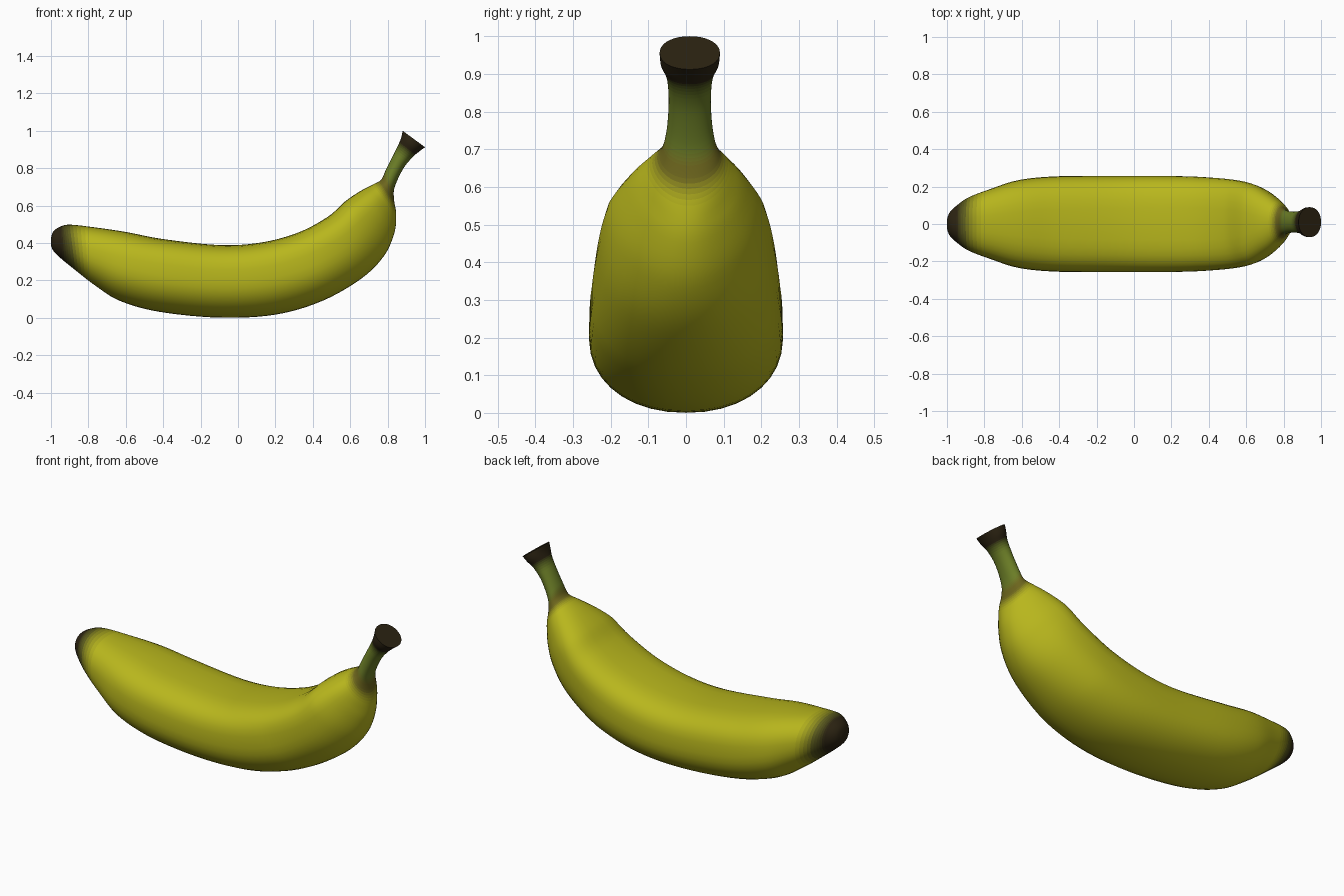
import bpy, bmesh, math
from mathutils import Vector

if "Cube" in bpy.data.objects:
    bpy.data.objects.remove(bpy.data.objects["Cube"])

SEGS, STEPS = 36, 6

# Cross-sections from blossom tip to stem: inner-curve x,z / outer-curve x,z / half width
RINGS = [
    (-1.00, .425, -1.00, .385, .025),
    (-.988, .46, -.985, .355, .06),
    (-.955, .485, -.95, .32, .095),
    (-.90, .498, -.87, .255, .142),
    (-.77, .484, -.76, .17, .188),
    (-.60, .459, -.63, .09, .235),
    (-.40, .421, -.42, .032, .255),
    (-.10, .389, -.10, .001, .257),
    (.12, .402, .20, .017, .257),
    (.32, .455, .45, .09, .25),
    (.48, .54, .66, .21, .228),
    (.57, .62, .78, .33, .198),
    (.65, .675, .835, .45, .152),
    (.72, .712, .846, .55, .108),
    (.765, .738, .834, .635, .076),
    (.79, .79, .838, .70, .062),
    (.82, .85, .885, .80, .056),
    (.855, .92, .935, .86, .061),
    (.873, .965, .97, .89, .077),
    (.88, 1.0, 1.0, .912, .08),
]

DARK, OLIVE, YELLOW = (.025, .017, .006), (.10, .10, .012), (.48, .47, .012)
BROWN, GREEN = (.15, .13, .012), (.15, .21, .02)
# Colour along the banana: (ring number, colour)
STOPS = [(0, DARK), (2.2, DARK), (2.9, OLIVE), (3.7, YELLOW), (13, YELLOW), (13.8, BROWN),
         (14.3, BROWN), (15, GREEN), (16.5, GREEN), (17.4, DARK), (19, DARK)]


def ramp(t, stops):
    """Piecewise linear value at t."""
    for (a, p), (b, q) in zip(stops, stops[1:]):
        if t <= b:
            return Vector(p).lerp(Vector(q), (t - a) / (b - a))


def section(t):
    """Smoothly interpolated cross-section at ring number t."""
    i = min(int(t), len(RINGS) - 2)
    f = t - i
    a, b, c, d = (RINGS[max(0, min(len(RINGS) - 1, i + k))] for k in (-1, 0, 1, 2))
    return [.5 * (2 * q + (r - p) * f + (2 * p - 5 * q + 4 * r - s) * f * f
                  + (3 * q - p - 3 * r + s) * f ** 3) for p, q, r, s in zip(a, b, c, d)]


# Inner-side squareness exponent and egg shape (wider towards the inner curve)
SHAPE = [(0, (2, 0)), (3, (2.2, 0)), (6, (3, 0)), (9, (3.2, .03)), (11, (2.6, .25)),
         (12.5, (2.1, .32)), (14, (2, .1)), (15, (2, 0)), (19, (2.1, 0))]


def ring_points(t):
    xt, zt, xb, zb, w = section(t)
    top, bot = Vector((xt, 0, zt)), Vector((xb, 0, zb))
    mid, half = (top + bot) / 2, (top - bot) / 2
    shift = .01 * max(0, min(1, (t - 11) / 3))      # stem sits slightly off centre
    power, egg = ramp(t, SHAPE)
    pts = []
    for k in range(SEGS):
        a = 2 * math.pi * k / SEGS
        c, s = math.cos(a), math.sin(a)
        e = 2 / (power if c > 0 else 2.15)
        u = math.copysign(abs(c) ** e, c)
        v = math.copysign(abs(s) ** e, s) * (1 + egg * u)
        pts.append(mid + half * u + Vector((0, w * v + shift, 0)))
    return pts


def part(name, t0, t1, cap_start=False, cap_end=False):
    """Loft the sections from ring t0 to ring t1."""
    n = round((t1 - t0) * STEPS)
    bm = bmesh.new()
    me = bpy.data.meshes.new(name)
    rows = [[bm.verts.new(p) for p in ring_points(t0 + i / STEPS)] for i in range(n + 1)]
    slots = {}
    for i in range(n):
        col = tuple(ramp(t0 + (i + .5) / STEPS, STOPS))
        key = tuple(round(x, 4) for x in col)
        if key not in slots:                        # one material per colour step
            m = bpy.data.materials.new(name + "_colour")
            m.diffuse_color = (*col, 1)
            m.use_nodes = True
            m.node_tree.nodes["Principled BSDF"].inputs["Base Color"].default_value = m.diffuse_color
            me.materials.append(m)
            slots[key] = len(slots)
        for k in range(SEGS):
            m = (k + 1) % SEGS
            f = bm.faces.new((rows[i][k], rows[i][m], rows[i + 1][m], rows[i + 1][k]))
            f.material_index = slots[key]
    if cap_start:
        bm.faces.new(rows[0])
    if cap_end:
        bm.faces.new(rows[-1]).material_index = len(slots) - 1
    bmesh.ops.recalc_face_normals(bm, faces=bm.faces)
    # Open tubes: make sure the normals face away from the centre line
    bm.faces.ensure_lookup_table()
    f = bm.faces[0]
    centre = sum((v.co for v in rows[0]), Vector()) / SEGS
    if f.normal.dot(f.calc_center_median() - centre) < 0:
        bmesh.ops.reverse_faces(bm, faces=bm.faces)
    bm.to_mesh(me)
    bm.free()
    ob = bpy.data.objects.new(name, me)
    bpy.context.collection.objects.link(ob)
    bpy.ops.object.select_all(action='DESELECT')
    ob.select_set(True)
    bpy.context.view_layer.objects.active = ob
    bpy.ops.object.shade_smooth_by_angle(angle=math.radians(50))


# Dark blossom end, yellow fruit, green stem, dark cut end
part("blossom_tip", 0, 3, cap_start=True)
part("fruit_body", 3, 13.5)
part("stem", 13.5, 17.5)
part("stem_end", 17.5, 19, cap_end=True)
